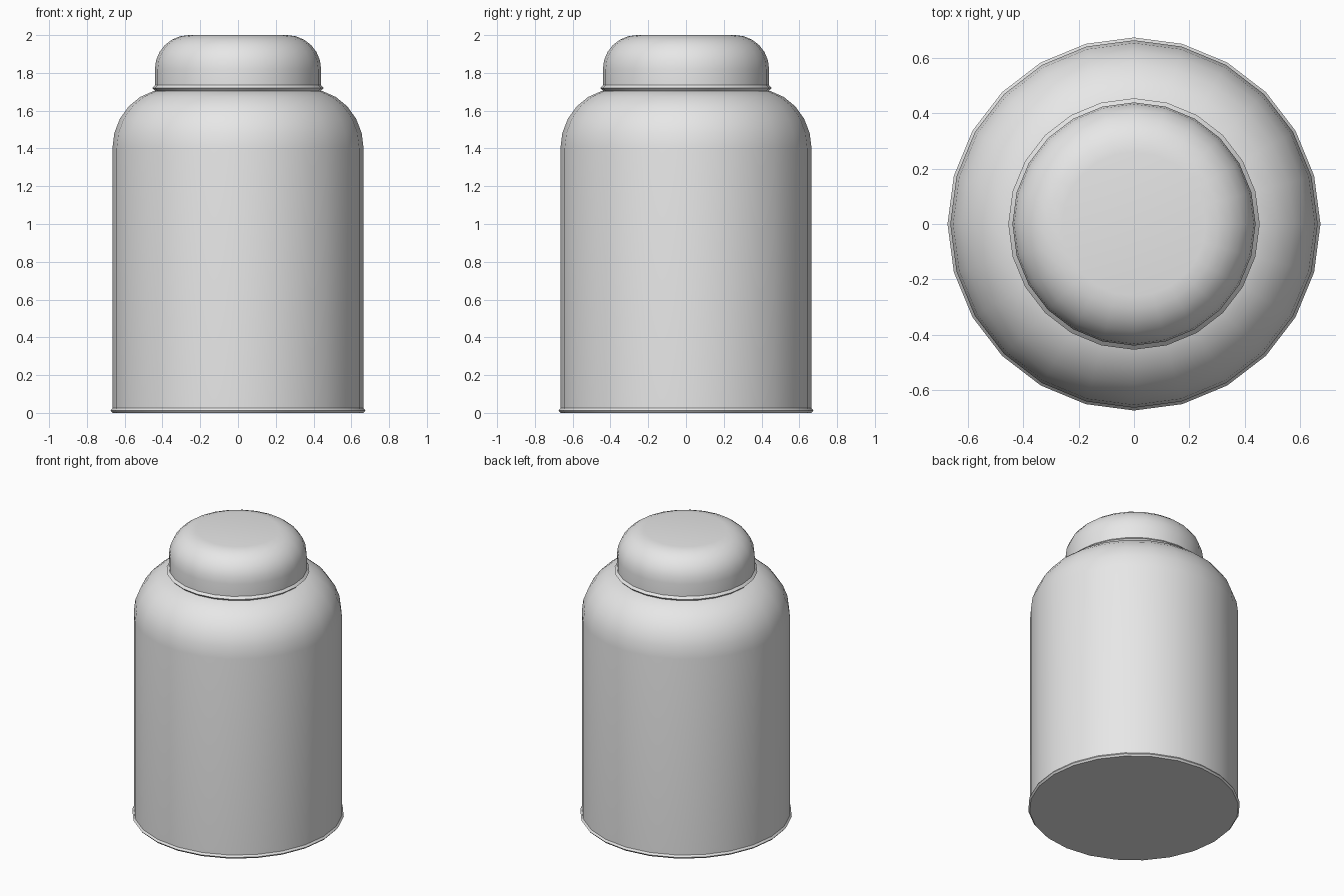
import bpy
import bmesh
import math

SIDES = 24

cube = bpy.data.objects.get("Cube")
if cube:
    bpy.data.objects.remove(cube, do_unlink=True)

# Single plain grey finish
grey = bpy.data.materials.new("light_grey")
grey.use_nodes = True
colour = (0.8, 0.8, 0.8, 1.0)
grey.diffuse_color = colour
grey.node_tree.nodes["Principled BSDF"].inputs["Base Color"].default_value = colour


def rounded(r_in, r_out, z_low, z_high, steps=6):
    """Quarter-ellipse profile from a vertical wall to a flat top."""
    arc = []
    for i in range(steps + 1):
        a = math.pi / 2 * i / steps
        arc.append((r_in + (r_out - r_in) * math.cos(a),
                    z_low + (z_high - z_low) * math.sin(a)))
    return arc


def lathe(name, profile):
    """Revolve a bottom-to-top (radius, height) profile and close both ends."""
    bm = bmesh.new()
    rings = []
    for r, z in profile:
        rings.append([bm.verts.new((r * math.cos(k * math.tau / SIDES),
                                    r * math.sin(k * math.tau / SIDES), z))
                      for k in range(SIDES)])
    for low, high in zip(rings, rings[1:]):
        for k in range(SIDES):
            n = (k + 1) % SIDES
            bm.faces.new((low[k], low[n], high[n], high[k]))
    bm.faces.new(rings[0][::-1])
    bm.faces.new(rings[-1])
    mesh = bpy.data.meshes.new(name)
    bm.to_mesh(mesh)
    bm.free()
    mesh.materials.append(grey)
    obj = bpy.data.objects.new(name, mesh)
    bpy.context.collection.objects.link(obj)
    bpy.ops.object.select_all(action="DESELECT")
    obj.select_set(True)
    bpy.context.view_layer.objects.active = obj
    bpy.ops.object.shade_smooth_by_angle(angle=math.radians(35))
    return obj


# Jar body: thin base lip, straight wall, rounded shoulder
lathe("jar_body", [(0.665, 0), (0.675, 0.012), (0.665, 0.025)]
      + rounded(0.37, 0.665, 1.4, 1.715))

# Lid: thin rim, short wall, rounded top edge
lathe("jar_lid", [(0.44, 1.705), (0.455, 1.72), (0.44, 1.735)]
      + rounded(0.26, 0.44, 1.82, 2.0))
